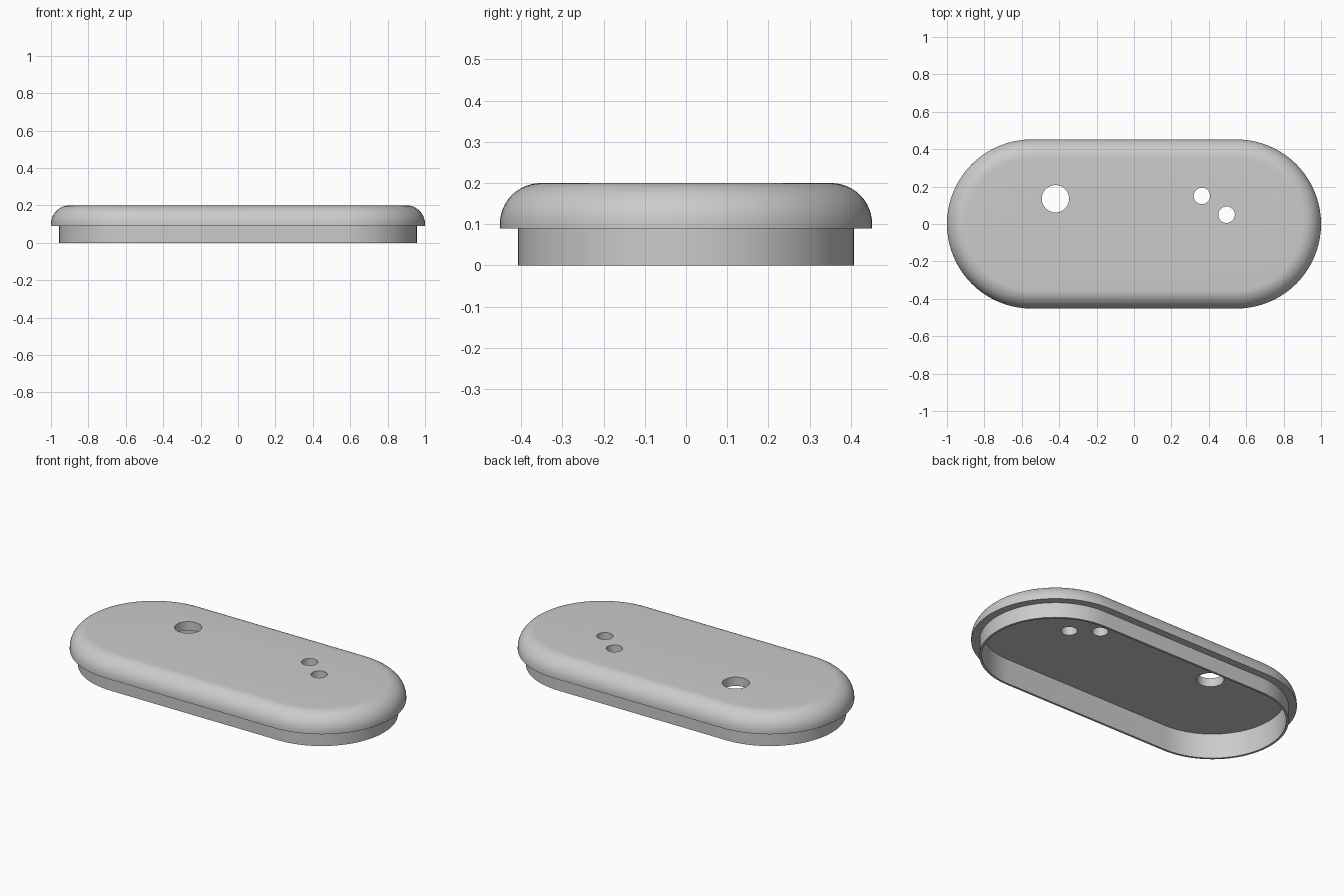
import bpy
import bmesh
from math import pi, sin, cos

cube = bpy.data.objects.get("Cube")
if cube:
    bpy.data.objects.remove(cube, do_unlink=True)

RADIUS, HALF_STRAIGHT = 0.452, 0.548
TOP, FLANGE, CEILING = 0.2, 0.09, 0.148
LIP_OUT, LIP_IN, FILLET = 0.408, 0.395, 0.1
END_STEPS, FILLET_STEPS = 40, 12

grey = bpy.data.materials.new("plain grey")
grey.use_nodes = True
colour = (0.6, 0.6, 0.6, 1)
grey.diffuse_color = colour
grey.node_tree.nodes["Principled BSDF"].inputs["Base Color"].default_value = colour


def stadium(bm, radius, z):
    """Ring of vertices: two half circles joined by straight sides."""
    ring = []
    for side in (1, -1):
        for i in range(END_STEPS + 1):
            a = -pi / 2 + pi * i / END_STEPS
            ring.append(bm.verts.new((side * (HALF_STRAIGHT + radius * cos(a)),
                                      side * radius * sin(a), z)))
    return ring


# Cover: hollow lip, overhanging flange and rounded shoulder
profile = [(LIP_IN, CEILING), (LIP_IN, 0), (LIP_OUT, 0), (LIP_OUT, FLANGE), (RADIUS, FLANGE)]
for i in range(FILLET_STEPS + 1):
    a = pi / 2 * i / FILLET_STEPS
    profile.append((RADIUS - FILLET + FILLET * cos(a), TOP - FILLET + FILLET * sin(a)))

bm = bmesh.new()
rings = [stadium(bm, r, z) for r, z in profile]
for lower, upper in zip(rings, rings[1:]):
    for i in range(len(lower)):
        j = (i + 1) % len(lower)
        bm.faces.new((lower[i], lower[j], upper[j], upper[i]))
bm.faces.new(rings[0])
bm.faces.new(rings[-1])
bmesh.ops.recalc_face_normals(bm, faces=bm.faces)
mesh = bpy.data.meshes.new("cover")
bm.to_mesh(mesh)
bm.free()
mesh.materials.append(grey)
cover = bpy.data.objects.new("cover", mesh)
bpy.context.collection.objects.link(cover)

# Through holes: one large, two small
for x, y, r in ((-0.42, 0.135, 0.073), (0.363, 0.15, 0.044), (0.495, 0.05, 0.044)):
    bpy.ops.mesh.primitive_cylinder_add(vertices=48, radius=r, depth=0.2, location=(x, y, 0.18))
    cutter = bpy.context.object
    cutter.name = "hole_cutter"
    cutter.hide_render = True
    cutter.data.materials.append(grey)
    bpy.context.view_layer.objects.active = cover
    cut = cover.modifiers.new("hole", "BOOLEAN")
    cut.operation = "DIFFERENCE"
    cut.solver = "EXACT"
    cut.object = cutter
    bpy.ops.object.modifier_apply(modifier=cut.name)
    bpy.data.objects.remove(cutter, do_unlink=True)

# Smooth curved sides, crisp rims
bpy.ops.object.select_all(action="DESELECT")
cover.select_set(True)
bpy.context.view_layer.objects.active = cover
bpy.ops.object.shade_smooth_by_angle(angle=pi / 6)
